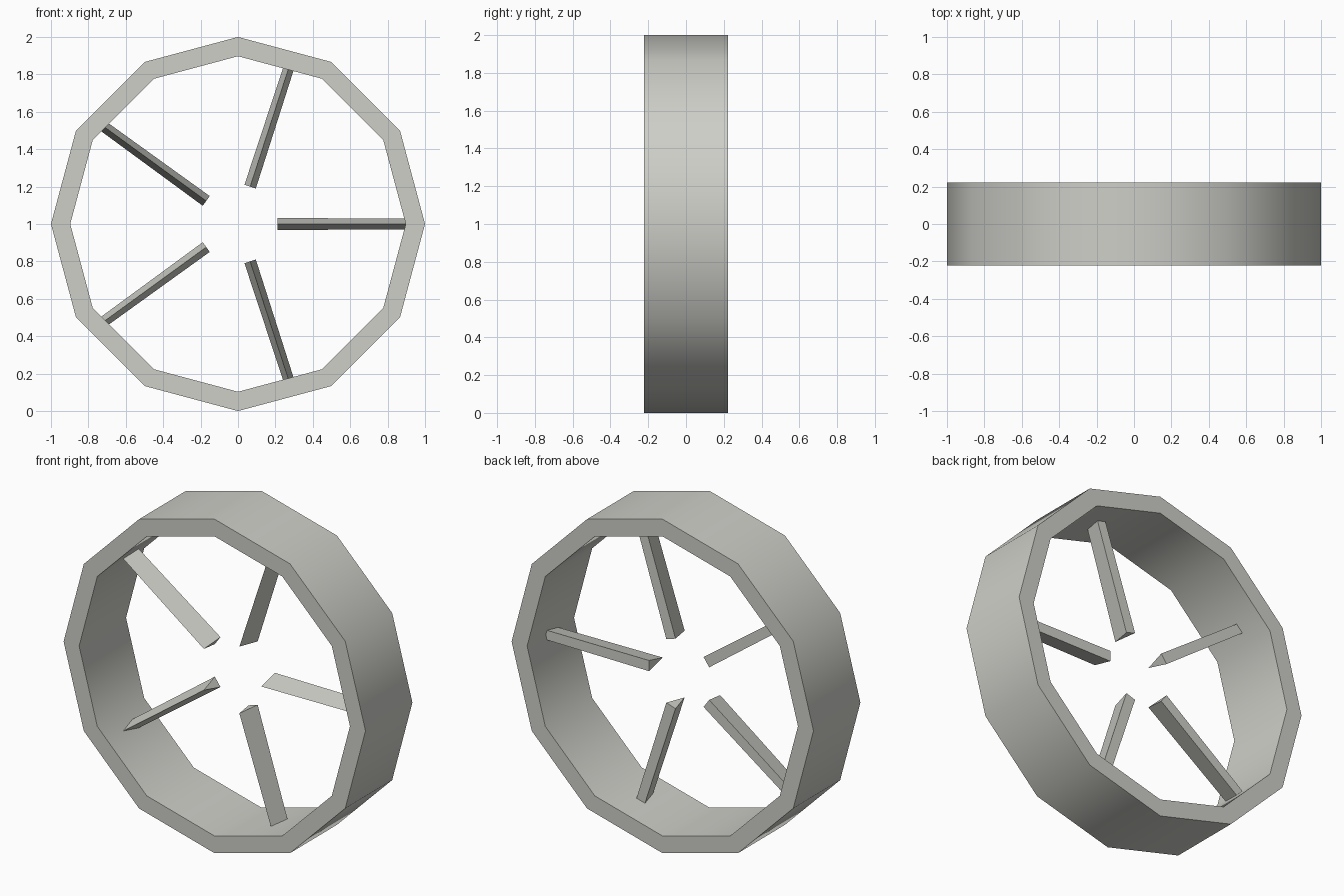
import bpy, bmesh, math
from mathutils import Matrix, Vector

if "Cube" in bpy.data.objects:
    bpy.data.objects.remove(bpy.data.objects["Cube"])

SIDES, R_OUT, R_IN, HALF = 12, 1.0, 0.897, 0.222
SPOKES, S_IN, S_OUT = 5, 0.21, 0.9

grey = bpy.data.materials.new("warm_grey")
grey.diffuse_color = (0.62, 0.62, 0.58, 1)
grey.use_nodes = True
grey.node_tree.nodes["Principled BSDF"].inputs["Base Color"].default_value = grey.diffuse_color


def make_object(name, bm):
    bmesh.ops.recalc_face_normals(bm, faces=bm.faces[:])
    mesh = bpy.data.meshes.new(name)
    bm.to_mesh(mesh)
    bm.free()
    mesh.materials.append(grey)
    obj = bpy.data.objects.new(name, mesh)
    bpy.context.collection.objects.link(obj)
    obj.location.z = 1.0
    return obj


# Rim: rectangular section swept around twelve sides
bm = bmesh.new()
section = [(R_OUT, -HALF), (R_OUT, HALF), (R_IN, HALF), (R_IN, -HALF)]
rings = []
for i in range(SIDES):
    a = 2 * math.pi * i / SIDES
    rings.append([bm.verts.new((r * math.cos(a), y, r * math.sin(a))) for r, y in section])
for i in range(SIDES):
    p, q = rings[i], rings[(i + 1) % SIDES]
    for k in range(4):
        m = (k + 1) % 4
        bm.faces.new((p[k], p[m], q[m], q[k]))
rim = make_object("rim", bm)
bpy.context.view_layer.objects.active = rim
rim.select_set(True)
bpy.ops.object.shade_smooth_by_angle(angle=math.radians(40))

# Spokes: slightly tapered triangular bars with the ridge facing forward
triangle = [(-0.08, 0.0), (0.05, 0.032), (0.05, -0.032)]
for i in range(SPOKES):
    bm = bmesh.new()
    turn = Matrix.Rotation(-2 * math.pi * i / SPOKES, 3, 'Y')
    inner, outer = [
        [bm.verts.new(turn @ Vector((x, y * s, z * s))) for y, z in triangle]
        for x, s in ((S_IN, 1.0), (S_OUT, 0.9))]
    bm.faces.new(inner)
    bm.faces.new(outer)
    for k in range(3):
        m = (k + 1) % 3
        bm.faces.new((inner[k], inner[m], outer[m], outer[k]))
    make_object(f"spoke_{i + 1}", bm)
